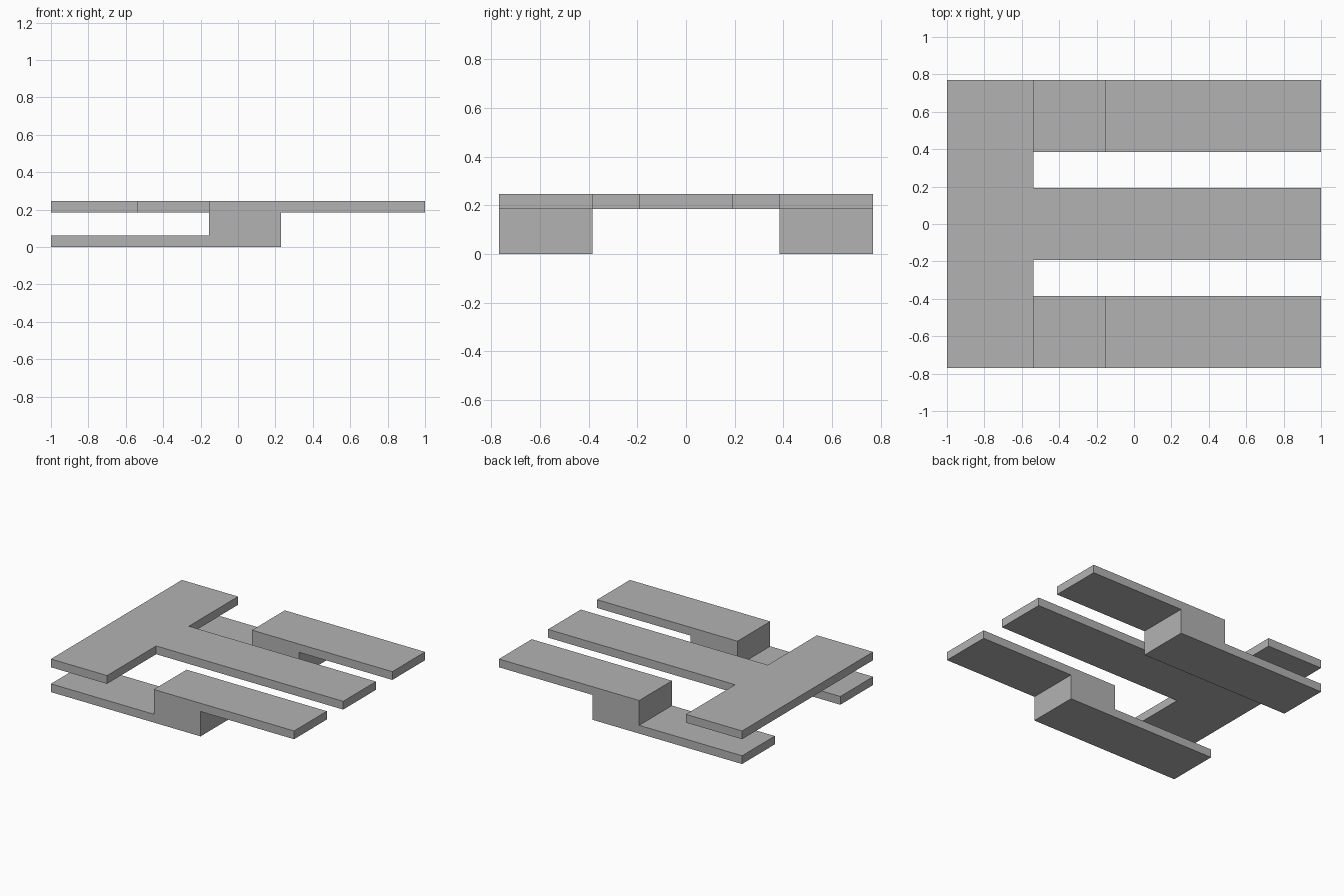
import bpy
import bmesh
from mathutils import Vector

cube = bpy.data.objects.get("Cube")
if cube:
    bpy.data.objects.remove(cube, do_unlink=True)

U = 2 / 26           # plan module
T = 0.8 * U          # plate thickness
LOW, HIGH = 3 * T, 4 * T   # underside and top of the raised level

grey = bpy.data.materials.new("plain grey")
grey.use_nodes = True
colour = (0.45, 0.45, 0.45, 1)
grey.diffuse_color = colour
grey.node_tree.nodes["Principled BSDF"].inputs["Base Color"].default_value = colour


def extrude_profile(name, points, offset):
    """Turn a closed flat outline into a solid by extruding it along offset."""
    bm = bmesh.new()
    face = bm.faces.new([bm.verts.new(p) for p in points])
    result = bmesh.ops.extrude_face_region(bm, geom=[face], use_keep_orig=True)
    moved = [g for g in result["geom"] if isinstance(g, bmesh.types.BMVert)]
    bmesh.ops.translate(bm, verts=moved, vec=Vector(offset))
    bmesh.ops.recalc_face_normals(bm, faces=bm.faces[:])
    mesh = bpy.data.meshes.new(name)
    bm.to_mesh(mesh)
    bm.free()
    mesh.materials.append(grey)
    obj = bpy.data.objects.new(name, mesh)
    bpy.context.collection.objects.link(obj)
    return obj


# Raised T-shaped plate: wide crossbar with a long central tongue
half = [(13, 2.5), (-7, 2.5), (-7, 10), (-13, 10)]
outline = half + [(x, -y) for x, y in reversed(half)]
extrude_profile("t_plate", [(x * U, y * U, LOW) for x, y in outline], (0, 0, T))

# Stepped side strips: low foot, solid riser block, raised arm
step = [(-13, 0), (3, 0), (3, LOW), (13, LOW), (13, HIGH),
        (-2, HIGH), (-2, T), (-13, T)]
for name, side in (("left_step_strip", -1), ("right_step_strip", 1)):
    # The front faces -y, so the model's left is +x; these strips are front and back
    label = "front_step_strip" if side < 0 else "back_step_strip"
    extrude_profile(label, [(x * U, side * 5 * U, z) for x, z in step],
                    (0, side * 5 * U, 0))
